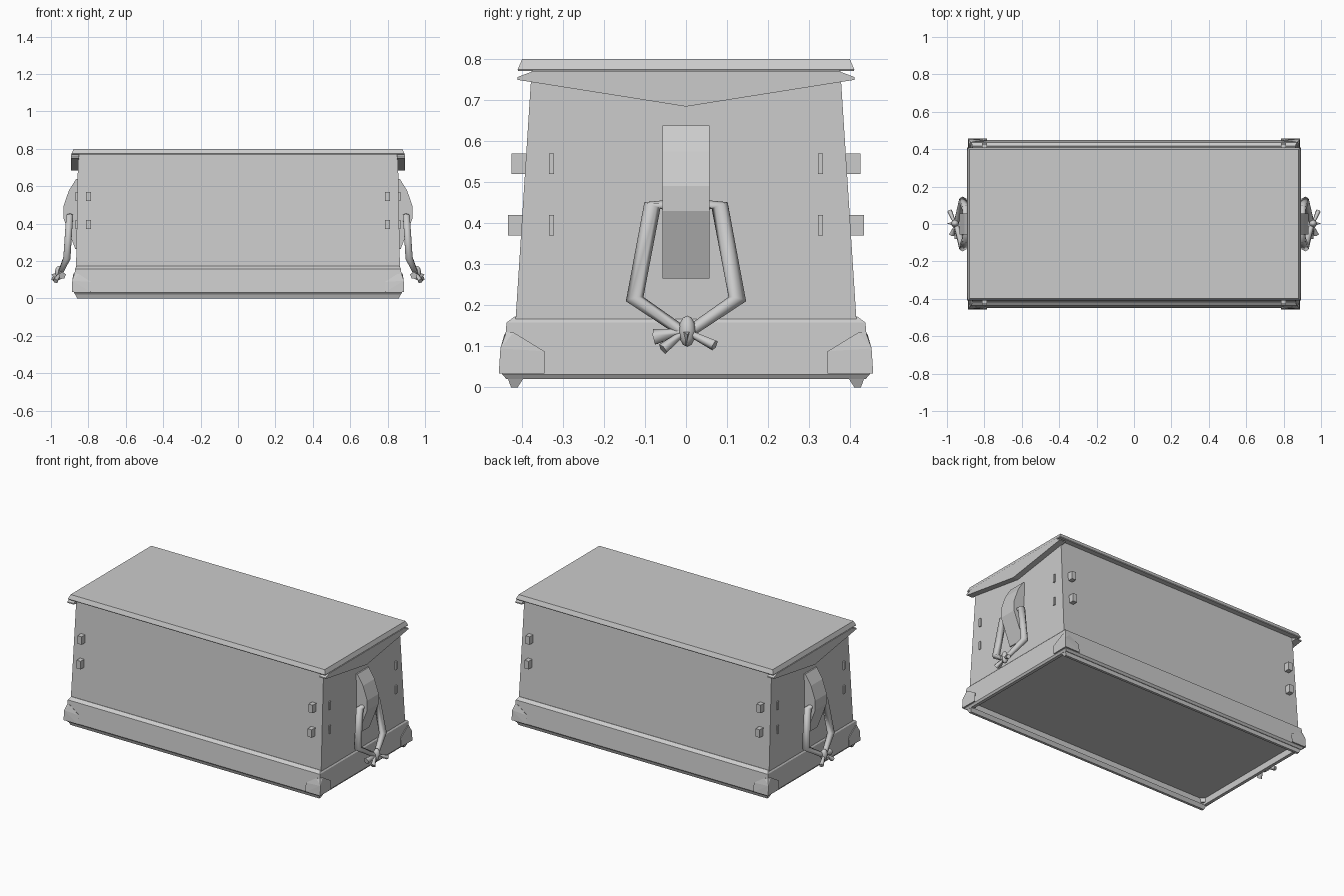
import bpy, bmesh
from mathutils import Vector

if "Cube" in bpy.data.objects:
    bpy.data.objects.remove(bpy.data.objects["Cube"])


def finish(bm, name):
    bmesh.ops.recalc_face_normals(bm, faces=bm.faces)
    me = bpy.data.meshes.new(name)
    bm.to_mesh(me)
    bm.free()
    ob = bpy.data.objects.new(name, me)
    bpy.context.collection.objects.link(ob)
    return ob


def loft(name, rings):
    """Stack of rectangles (half x, half y, z), capped at both ends."""
    bm = bmesh.new()
    loops = [[bm.verts.new((sx * x, sy * y, z))
              for sx, sy in ((-1, -1), (1, -1), (1, 1), (-1, 1))] for x, y, z in rings]
    for a, b in zip(loops, loops[1:]):
        for i in range(4):
            j = (i + 1) % 4
            bm.faces.new((a[i], a[j], b[j], b[i]))
    bm.faces.new(loops[0])
    bm.faces.new(loops[-1])
    return finish(bm, name)


def hull(name, pts):
    bm = bmesh.new()
    vs = [bm.verts.new(p) for p in pts]
    res = bmesh.ops.convex_hull(bm, input=vs)
    junk = [v for v in set(res["geom_interior"] + res["geom_unused"])
            if isinstance(v, bmesh.types.BMVert)]
    bmesh.ops.delete(bm, geom=junk, context='VERTS')
    bmesh.ops.dissolve_limit(bm, angle_limit=0.01, verts=bm.verts, edges=bm.edges)
    return finish(bm, name)


def box(name, x0, x1, y0, y1, z0, z1):
    return hull(name, [(x, y, z) for x in (x0, x1) for y in (y0, y1) for z in (z0, z1)])


def mirror(ob, x=True, y=False):
    m = ob.modifiers.new("mirror", 'MIRROR')
    m.use_axis = (x, y, False)
    m.use_clip = False
    m.use_mirror_merge = False
    return ob


def tube(name, pts, radii, sides=6):
    """Faceted tube following a path, with a radius for each point."""
    pts = [Vector(p) for p in pts]
    bm = bmesh.new()
    loops = []
    from math import cos, sin, tau
    for i, p in enumerate(pts):
        t = (pts[min(i + 1, len(pts) - 1)] - pts[max(i - 1, 0)]).normalized()
        u = t.cross(Vector((1, 0, 0))).normalized()
        v = t.cross(u)
        loops.append([bm.verts.new(p + radii[i] * (u * cos(k * tau / sides) + v * sin(k * tau / sides)))
                      for k in range(sides)])
    for a, b in zip(loops, loops[1:]):
        for i in range(sides):
            j = (i + 1) % sides
            bm.faces.new((a[i], a[j], b[j], b[i])).smooth = True
    bm.faces.new(loops[0])
    bm.faces.new(loops[-1])
    return finish(bm, name)


# tapered body
loft("chest_body", [(0.866, 0.416, 0.15), (0.855, 0.376, 0.772)])

# base moulding with a recessed underside
loft("base_moulding", [(0.85, 0.405, 0.06), (0.85, 0.405, 0.02), (0.87, 0.437, 0.02),
                       (0.878, 0.448, 0.032), (0.872, 0.437, 0.158), (0.861, 0.417, 0.173)])

# runners below the front and back edges
mirror(hull("runner", [(sx * x, y, z) for sx in (-1, 1)
                       for x, y, z in ((0.86, 0.41, 0), (0.86, 0.426, 0),
                                       (0.87, 0.396, 0.022), (0.87, 0.434, 0.022))]), False, True)

# lid slab with bevelled edge
loft("lid", [(0.888, 0.408, 0.77), (0.890, 0.410, 0.774), (0.879, 0.399, 0.80)])

# V-shaped battens under the lid at both ends
mirror(hull("lid_end_batten", [(x, y, z) for x in (0.85, 0.893)
                               for y, z in ((-0.41, 0.756), (-0.41, 0.749), (0, 0.684),
                                            (0.41, 0.749), (0.41, 0.756), (0.37, 0.771), (-0.37, 0.771))]))

# corner brackets on the base
mirror(hull("corner_bracket", [(0.886, 0.345, 0.034), (0.884, 0.345, 0.088),
                               (0.880, 0.42, 0.134), (0.874, 0.438, 0.134),
                               (0.888, 0.456, 0.034), (0.886, 0.452, 0.095),
                               (0.785, 0.456, 0.034), (0.785, 0.450, 0.088),
                               (0.85, 0.442, 0.130), (0.84, 0.40, 0.034)]), True, True)

# joint pegs on the long sides and slim ones on the ends
for i, z in enumerate((0.395, 0.545)):
    out = 0.434 - 0.05 * i * 0.18
    mirror(box(f"side_peg_{i}", 0.785, 0.814, 0.37, out, z - 0.025, z + 0.025), True, True)
    mirror(box(f"end_peg_{i}", 0.84, 0.868, 0.321, 0.334, z - 0.025, z + 0.025), True, True)

# handle cleats
mirror(hull("handle_cleat", [(x, y, z) for y in (-0.057, 0.057)
                             for x, z in ((0.85, 0.638), (0.866, 0.638), (0.905, 0.575), (0.934, 0.49),
                                          (0.934, 0.43), (0.905, 0.355), (0.870, 0.265), (0.85, 0.265))]))

# rope handles
for side, s in (("front", -1), ("back", 1)):
    mirror(tube(f"rope_{side}",
                [(0.90, s * 0.03, 0.443), (0.90, s * 0.082, 0.443),
                 (0.915, s * 0.125, 0.215), (0.95, s * 0.01, 0.137)],
                [0.015, 0.021, 0.022, 0.014]))

# knots and frayed rope ends
bm = bmesh.new()
bmesh.ops.create_uvsphere(bm, u_segments=8, v_segments=6, radius=1)
for v in bm.verts:
    v.co = Vector((0.957 + 0.022 * v.co.x, 0.003 + 0.021 * v.co.y, 0.137 + 0.038 * v.co.z))
for f in bm.faces:
    f.smooth = True
mirror(finish(bm, "rope_knot"))
tails = [((0.955, -0.01, 0.135), (0.94, -0.076, 0.122), 0.021),
         ((0.955, -0.01, 0.13), (0.975, -0.056, 0.093), 0.015),
         ((0.96, 0.01, 0.132), (0.985, 0.07, 0.103), 0.014)]
for i, (a, b, r) in enumerate(tails):
    mirror(tube(f"rope_tail_{i}", [a, b], [0.008, r], 5))
mirror(hull("rope_tip", [(0.96, -0.012, 0.14), (0.96, 0.012, 0.14), (0.965, 0, 0.10), (1.0, 0.004, 0.128)]))
